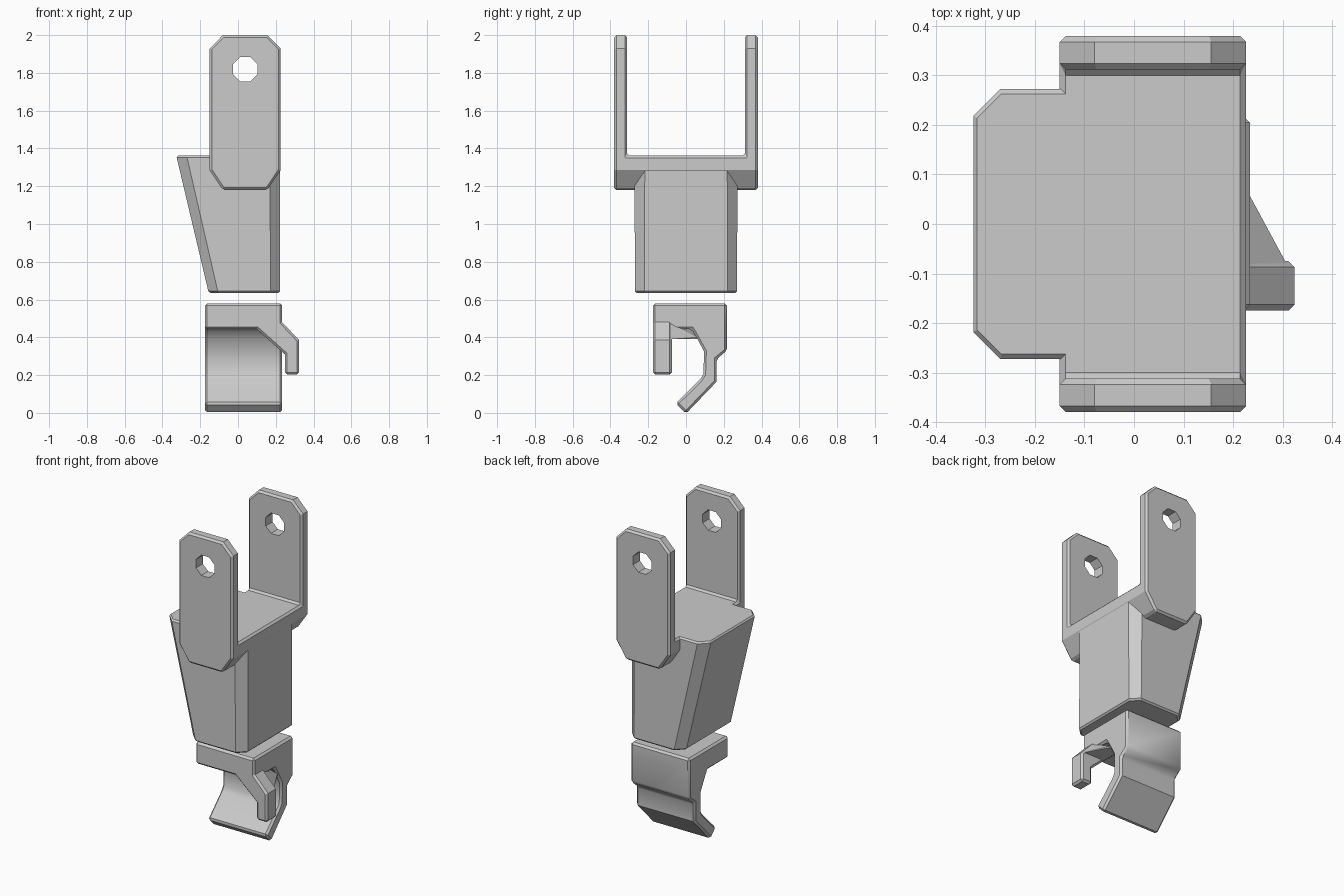
import bpy, bmesh
from math import radians

cube = bpy.data.objects.get("Cube")
if cube:
    bpy.data.objects.remove(cube, do_unlink=True)

grey = bpy.data.materials.new("plain_grey")
grey.use_nodes = True
COLOUR = (0.6, 0.6, 0.6, 1)
grey.diffuse_color = COLOUR
for node in grey.node_tree.nodes:
    if node.type == 'BSDF_PRINCIPLED':
        node.inputs["Base Color"].default_value = COLOUR


def finish(name, bm):
    """Turn a bmesh into a linked grey object."""
    bmesh.ops.recalc_face_normals(bm, faces=bm.faces[:])
    mesh = bpy.data.meshes.new(name)
    bm.to_mesh(mesh)
    bm.free()
    mesh.materials.append(grey)
    obj = bpy.data.objects.new(name, mesh)
    bpy.context.collection.objects.link(obj)
    return obj


def loft(name, lower, upper):
    """Solid between two matching rings of points."""
    bm = bmesh.new()
    a = [bm.verts.new(p) for p in lower]
    b = [bm.verts.new(p) for p in upper]
    bm.faces.new(a)
    bm.faces.new(b)
    for i in range(len(a)):
        j = (i + 1) % len(a)
        bm.faces.new((a[i], a[j], b[j], b[i]))
    return finish(name, bm)


def along_y(name, profile, start, end):
    return loft(name, [(x, start, z) for x, z in profile], [(x, end, z) for x, z in profile])


def along_x(name, profile, start, end):
    return loft(name, [(start, y, z) for y, z in profile], [(end, y, z) for y, z in profile])


def apply(obj, mod):
    bpy.context.view_layer.objects.active = obj
    bpy.ops.object.modifier_apply(modifier=mod.name)


def bevel(obj, width):
    mod = obj.modifiers.new("edge_bevel", 'BEVEL')
    mod.width = width
    mod.segments = 1
    mod.limit_method = 'ANGLE'
    mod.angle_limit = radians(50)
    apply(obj, mod)


def cut(obj, cutter):
    mod = obj.modifiers.new("cut", 'BOOLEAN')
    mod.operation = 'DIFFERENCE'
    mod.object = cutter
    apply(obj, mod)
    bpy.data.objects.remove(cutter, do_unlink=True)


def octagon(x0, x1, z0, z1, cx, cz):
    """Rectangle with clipped corners."""
    return [(x0 + cx, z0), (x1 - cx, z0), (x1, z0 + cz), (x1, z1 - cz),
            (x1 - cx, z1), (x0 + cx, z1), (x0, z1 - cz), (x0, z0 + cz)]


# Tapered forearm with clipped corners
bottom = octagon(-0.155, 0.223, -0.27, 0.27, 0.05, 0.05)
top = octagon(-0.327, 0.223, -0.273, 0.273, 0.055, 0.055)
forearm = loft("forearm", [(x, y, 0.635) for x, y in bottom], [(x, y, 1.362) for x, y in top])
bevel(forearm, 0.01)

# Forked elbow bracket: clipped block, slotted and drilled
plate = octagon(-0.15, 0.226, 1.18, 2.0, 0.07, 0.07)
plate[2] = (0.226, 1.285)
plate[1] = (0.155, 1.18)
plate[7] = (-0.15, 1.285)
bracket = along_y("elbow_bracket", plate, -0.38, 0.38)
cut(bracket, along_y("slot", [(-1, 1.362), (1, 1.362), (1, 3), (-1, 3)], -0.312, 0.312))
bevel(bracket, 0.012)
cut(bracket, along_y("pin_hole", octagon(-0.026, 0.102, 1.755, 1.883, 0.037, 0.037), -1, 1))

# Palm running back and down into the curled fingers
fingers = along_x("palm_and_fingers", [
    (-0.14, 0.58), (0.217, 0.58), (0.217, 0.33), (0.162, 0.285), (0.162, 0.165),
    (0, -0.004), (-0.054, 0.05), (0.075, 0.178), (0.092, 0.205), (0.096, 0.325),
    (0.058, 0.395), (0.03, 0.443), (-0.14, 0.443)], -0.175, 0.234)
bevel(fingers, 0.012)

# Front of the palm with the hooked thumb
thumb = along_y("palm_front_and_thumb", [
    (-0.175, 0.58), (0.234, 0.58), (0.234, 0.48), (0.324, 0.385), (0.324, 0.203),
    (0.248, 0.203), (0.248, 0.31), (0.1, 0.443), (-0.175, 0.443)], -0.175, -0.075)
bevel(thumb, 0.012)

# Wedge blending the thumb into the side of the palm
bm = bmesh.new()
for p in [(0.23, -0.09, 0.48), (0.234, 0.057, 0.4), (0.234, 0.057, 0.39), (0.308, -0.08, 0.39),
          (0.09, 0.055, 0.45), (0.16, 0.055, 0.39), (0.09, -0.1, 0.45), (0.16, -0.1, 0.39),
          (0.3, -0.1, 0.39)]:
    bm.verts.new(p)
hull = bmesh.ops.convex_hull(bm, input=bm.verts[:])
loose = [v for v in bm.verts if not v.link_faces]
bmesh.ops.delete(bm, geom=loose, context='VERTS')
wedge = finish("thumb_wedge", bm)

# Soft inner curve of the fingers, hard edges elsewhere
bpy.ops.object.select_all(action='DESELECT')
fingers.select_set(True)
bpy.context.view_layer.objects.active = fingers
bpy.ops.object.shade_smooth_by_angle(angle=radians(35))
